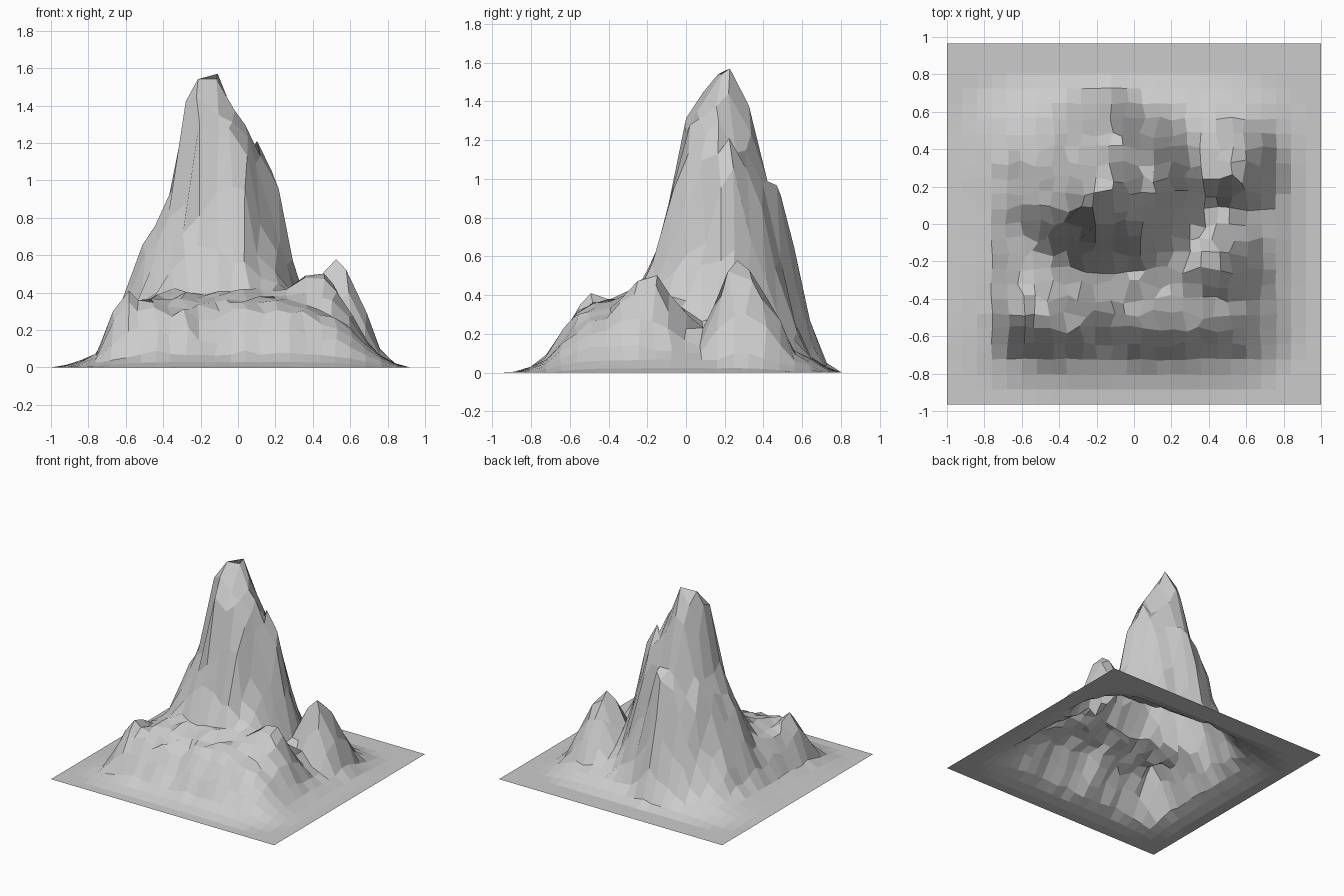
import bpy, bmesh, random
from math import sin, exp

if "Cube" in bpy.data.objects:
    bpy.data.objects.remove(bpy.data.objects["Cube"])

random.seed(4)

# Each hill is a stack of contours: height, left x, right x, front y, back y
MAIN = [(0, -.80, .55, -.48, .75), (.06, -.75, .50, -.42, .69), (.2, -.67, .42, -.36, .635),
        (.4, -.60, .34, -.28, .575), (.7, -.50, .25, -.15, .525), (.9, -.39, .21, -.09, .48),
        (1.03, -.36, .18, -.06, .40), (1.28, -.32, .05, -.03, .33),
        (1.42, -.295, -.05, .03, .30), (1.57, -.23, -.12, .15, .23)]
APRON = [(0, -.82, .84, -.82, .25), (.06, -.76, .76, -.73, .15), (.2, -.68, .60, -.64, .08),
         (.3, -.63, .48, -.57, .05), (.35, -.52, .40, -.46, 0), (.43, -.40, .25, -.24, 0)]
SKIRT = [(0, -.97, .90, -.90, .80), (.03, -.86, .82, -.80, .72), (.07, -.76, .75, -.72, .66),
         (.15, -.62, .60, -.60, .50)]


def hill(levels, x, y, power, peak_power=None):
    """Height where the point falls between nested rounded contours."""
    inside = None
    for z, x0, x1, y0, y1 in levels:
        p = peak_power if peak_power and z > .3 else power
        u = abs(2 * x - x0 - x1) / (x1 - x0)
        v = abs(2 * y - y0 - y1) / (y1 - y0)
        q = (u ** p + v ** p) ** (1 / p)
        if q > 1:
            if inside is None:
                return 0
            z0, q0 = inside
            return z0 + (z - z0) * (1 - q0) / (q - q0)
        inside = (z, q)
    return inside[0]


def knoll(top, cx, cy, left, right, front, back):
    """Contours of a small side peak that narrows towards its top."""
    return [(top * h, cx - left * s, cx + right * s, cy - front * s, cy + back * s)
            for h, s in ((0, 1.2), (.1, 1), (.45, .72), (.85, .35), (1, .12))]


KNOLLS = [knoll(.57, .53, .26, .23, .25, .23, .33),    # right rear peak
          knoll(.54, .41, -.17, .25, .33, .40, .21),   # right front peak
          knoll(.44, -.59, -.44, .18, .20, .28, .22)]  # left front peak


def height(x, y):
    # craggy ribs on the main peak
    wx = x + .015 * sin(9 * y + 2) + .010 * sin(23 * y)
    wy = y + .015 * sin(11 * x) + .012 * sin(25 * x + 1)
    # a gully cut into the front apron
    gully = 1 - .35 * exp(-((x + .17) / .06) ** 2 - ((y + .6) / .12) ** 2)
    hs = [hill(MAIN, wx, wy, 2.2, 1.75), hill(APRON, x, wy, 5) * gully, hill(SKIRT, x, y, 5)]
    hs += [hill(k, x, y, 2.2) for k in KNOLLS]
    return max(hs)


# Mountain: a displaced grid sheet, open underneath
NX, NY, HX, HY = 25, 24, 1.0, .965
bm = bmesh.new()
rows = []
for j in range(NY + 1):
    row = []
    for i in range(NX + 1):
        x, y = -HX + 2 * HX * i / NX, -HY + 2 * HY * j / NY
        # sideways jitter first, so heights follow the moved point
        rough = min(1, height(x, y) / .3)
        x += rough * random.uniform(-.025, .025)
        y += rough * random.uniform(-.025, .025)
        z = height(x, y)
        if z < 1.2:
            z *= 1 + random.uniform(-.05, .05)
        row.append(bm.verts.new((x, y, z)))
    rows.append(row)
for j in range(NY):
    for i in range(NX):
        bm.faces.new((rows[j][i], rows[j][i + 1], rows[j + 1][i + 1], rows[j + 1][i]))

mesh = bpy.data.meshes.new("mountain")
bm.to_mesh(mesh)
bm.free()
bpy.context.collection.objects.link(bpy.data.objects.new("mountain", mesh))
